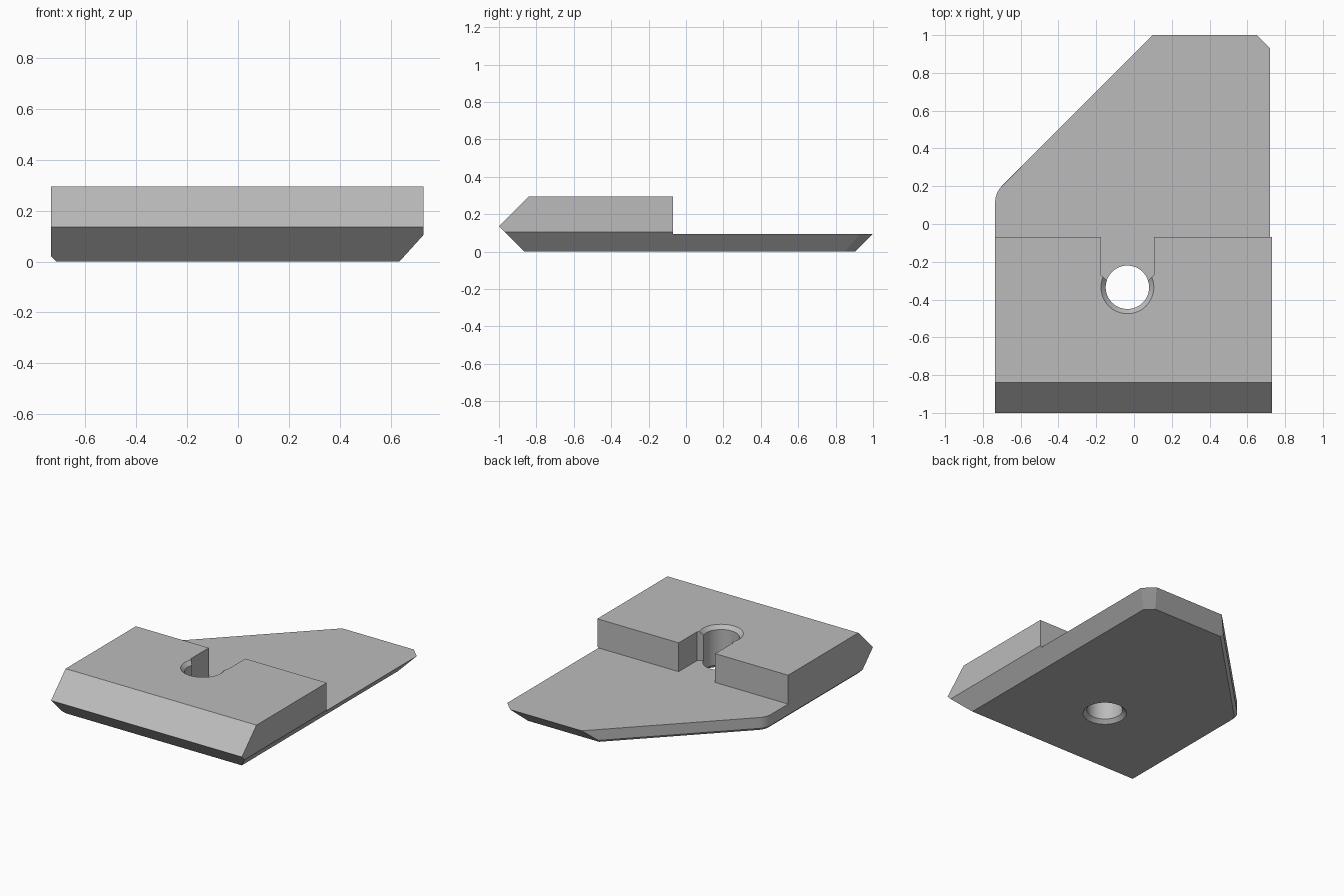
import bpy, bmesh, math
from mathutils import Vector

if "Cube" in bpy.data.objects:
    bpy.data.objects.remove(bpy.data.objects["Cube"], do_unlink=True)

TOP, SHELF = 0.295, 0.095
HOLE = Vector((-0.035, -0.335, 0))

gray = bpy.data.materials.new("plain gray")
gray.use_nodes = True
gray.diffuse_color = (0.5, 0.5, 0.5, 1)
gray.node_tree.nodes["Principled BSDF"].inputs["Base Color"].default_value = (0.5, 0.5, 0.5, 1)


def finish(name, bm):
    bmesh.ops.recalc_face_normals(bm, faces=bm.faces)
    mesh = bpy.data.meshes.new(name)
    bm.to_mesh(mesh)
    bm.free()
    mesh.materials.append(gray)
    obj = bpy.data.objects.new(name, mesh)
    bpy.context.collection.objects.link(obj)
    return obj


def loft(name, rings):
    """Closed solid through matching rings of points."""
    bm = bmesh.new()
    loops = [[bm.verts.new(p) for p in ring] for ring in rings]
    count = len(loops[0])
    for low, high in zip(loops, loops[1:]):
        for i in range(count):
            j = (i + 1) % count
            bm.faces.new((low[i], low[j], high[j], high[i]))
    bm.faces.new(loops[0])
    bm.faces.new(loops[-1])
    return finish(name, bm)


def prism(name, outline, z0, z1):
    return loft(name, [[(x, y, z) for x, y in outline] for z in (z0, z1)])


def slice_off(bm, point, normal):
    """Trim everything on the normal side of a plane and cap the cut."""
    geom = bm.verts[:] + bm.edges[:] + bm.faces[:]
    cut = bmesh.ops.bisect_plane(bm, geom=geom, dist=1e-5, plane_co=point,
                                 plane_no=Vector(normal).normalized(), clear_outer=True)
    edges = [e for e in cut["geom_cut"] if isinstance(e, bmesh.types.BMEdge) and e.is_boundary]
    if edges:
        bmesh.ops.holes_fill(bm, edges=edges, sides=0)


# Plate body: a block trimmed by bevel planes
bm = bmesh.new()
bmesh.ops.create_cube(bm, size=2)
for v in bm.verts:
    v.co = (0.73 * v.co.x if v.co.x > 0 else -0.735, v.co.y, TOP if v.co.z > 0 else 0)

slice_off(bm, (0, -1, 0.135), (0, -1, 1))             # upper front bevel
slice_off(bm, (0, -1, 0.135), (0, -1, -1))            # lower front bevel
slice_off(bm, (0.73, 0, 0.105), (0.105, 0, -0.095))   # right underside bevel
slice_off(bm, (0, 1, SHELF), (0, 1, -1))              # back underside bevel
slice_off(bm, (0.65, 1, SHELF), (1, 1, -1.75))        # back corner underside
slice_off(bm, (0.65, 1, SHELF), (1, 1, 0))            # back corner

# Left side, rounded corner and long diagonal, each with a fine lower bevel
radius = 0.12
centre = Vector((-0.735 + radius, 0.165 - radius * math.tan(math.pi / 8), 0))
for i in range(9):
    a = math.radians(180 - 45 * i / 8)
    n = Vector((math.cos(a), math.sin(a), 0))
    rim = centre + n * radius
    slice_off(bm, rim, n)
    slice_off(bm, rim + Vector((0, 0, 0.02)), n - Vector((0, 0, 1)))
body = finish("wedge_plate", bm)

# Cutters: rear step, open slot and bevelled through hole
step = prism("step_cutter", [(-1, -0.07), (1, -0.07), (1, 1.2), (-1, 1.2)], SHELF, 0.5)
half = [(0.14, 0.1), (0.14, -0.27), (0.108, -0.3)]
slot_outline = [(HOLE.x + x, y) for x, y in half]
slot_outline += [(HOLE.x - x, y) for x, y in reversed(half)]
slot = prism("slot_cutter", slot_outline, SHELF, 0.5)
rings = []
for r, z in [(0.15, -0.01), (0.115, 0.025), (0.115, TOP - 0.025), (0.15, TOP + 0.01)]:
    angles = [math.tau * i / 64 for i in range(64)]
    rings.append([(HOLE.x + r * math.cos(a), HOLE.y + r * math.sin(a), z) for a in angles])
hole = loft("hole_cutter", rings)

bpy.ops.object.select_all(action='DESELECT')
bpy.context.view_layer.objects.active = body
body.select_set(True)
for cutter in (step, slot, hole):
    mod = body.modifiers.new(cutter.name, 'BOOLEAN')
    mod.operation = 'DIFFERENCE'
    mod.solver = 'EXACT'
    mod.object = cutter
    bpy.ops.object.modifier_apply(modifier=mod.name)
    bpy.data.objects.remove(cutter, do_unlink=True)

bpy.ops.object.shade_smooth_by_angle(angle=math.radians(25))
